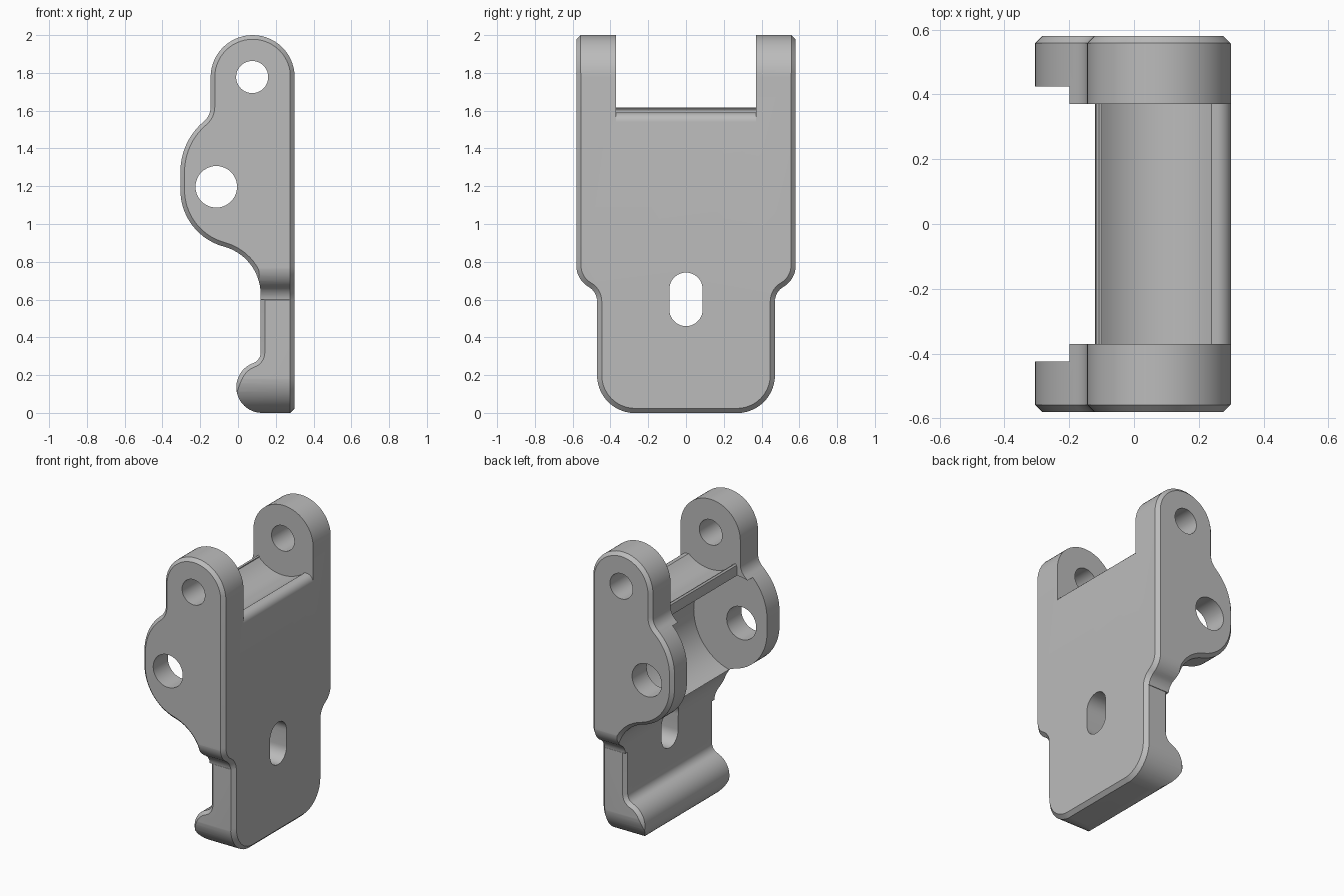
import bpy, bmesh, math
from mathutils import Vector

cube = bpy.data.objects.get("Cube")
if cube:
    bpy.data.objects.remove(cube, do_unlink=True)

grey = bpy.data.materials.new("plain_grey")
grey.use_nodes = True
grey.diffuse_color = (0.5, 0.5, 0.5, 1)
grey.node_tree.nodes["Principled BSDF"].inputs["Base Color"].default_value = grey.diffuse_color


def arc(cu, cv, r, start, end, n=10):
    """Points along an arc, angles in degrees."""
    steps = [math.radians(start + (end - start) * i / n) for i in range(n + 1)]
    return [(cu + r * math.cos(a), cv + r * math.sin(a)) for a in steps]


def inset(points, d):
    """Move a counterclockwise outline inwards by d."""
    pts = [Vector(p) for p in points]
    out = []
    for i, p in enumerate(pts):
        a = (p - pts[i - 1]).normalized()
        b = (pts[(i + 1) % len(pts)] - p).normalized()
        na, nb = Vector((-a.y, a.x)), Vector((-b.y, b.x))
        out.append(tuple(p + (na + nb) * d / (1 + na.dot(nb))))
    return out


def loft(name, axis, sections):
    """Join matching outlines placed at positions along the x or y axis."""
    bm = bmesh.new()
    rings = []
    for w, pts in sections:
        rings.append([bm.verts.new((w, u, v) if axis == "x" else (u, w, v)) for u, v in pts])
    for r, s in zip(rings, rings[1:]):
        for i in range(len(r)):
            bm.faces.new((r[i - 1], r[i], s[i], s[i - 1]))
    bm.faces.new(rings[0])
    bm.faces.new(rings[-1])
    bmesh.ops.recalc_face_normals(bm, faces=bm.faces)
    mesh = bpy.data.meshes.new(name)
    bm.to_mesh(mesh)
    bm.free()
    mesh.materials.append(grey)
    ob = bpy.data.objects.new(name, mesh)
    bpy.context.collection.objects.link(ob)
    return ob


def chamfered(name, pts, half, c=0.022):
    small = inset(pts, c)
    return loft(name, "y", [(-half, small), (c - half, pts), (half - c, pts), (half, small)])


def prism(name, axis, pts, lo, hi):
    return loft(name, axis, [(lo, pts), (hi, pts)])


def combine(body, tool, operation):
    tool.hide_render = True
    mod = body.modifiers.new(tool.name, "BOOLEAN")
    mod.operation = operation
    mod.solver = "EXACT"
    mod.object = tool
    bpy.context.view_layer.objects.active = body
    bpy.ops.object.modifier_apply(modifier=mod.name)
    bpy.data.objects.remove(tool, do_unlink=True)


# Upper block: rounded ear, bulging pin boss and the sweep into the plate
upper = [(0.3, 0.6)]
upper += arc(0.0775, 1.7775, 0.2225, 0, 180, 28)
upper += arc(-0.245, 1.62, 0.1, 0, -50, 8)
upper += arc(0.042, 1.277, 0.347, 130, 180)[1:]
upper += arc(0.005, 1.18, 0.31, 180, 255, 14)
upper += arc(-0.143, 0.6265, 0.263, 75, 0, 14)[1:]
upper += [(0.12, 0.6)]
bracket = chamfered("hinge_bracket", upper, 0.58)

# Lower tongue with the rounded hook along its bottom
lower = [(0.3, 0), (0.3, 0.62), (0.12, 0.62)]
lower += arc(0.06, 0.32, 0.06, 0, -70, 8)
lower += arc(0.127, 0.1359, 0.1359, 110, 270, 22)[1:]
combine(bracket, chamfered("lower_tongue", lower, 0.47), "UNION")

# Plate outline: rounded bottom corners and stepped shoulders
half = arc(0.27, 0.2, 0.2, -90, 0, 14)
half += arc(0.56, 0.59, 0.09, 180, 120, 8)
half += arc(0.45, 0.7806, 0.13, -60, 0, 8)[1:]
half += [(0.58, 2.2)]
outline = inset(half + [(-y, z) for y, z in reversed(half)], -0.001)
combine(bracket, loft("plate_outline", "x", [
    (-0.6, outline), (0.275, outline), (0.301, inset(outline, 0.026))]), "INTERSECT")

# Saddle between the ears, with a rounded back lip and front rim
saddle = [(-0.6, 1.2), (-0.12, 1.2), (-0.12, 1.59), (-0.117, 1.607), (-0.108, 1.616), (-0.098, 1.612)]
saddle += arc(0.075, 1.78, 0.25, 225, 311, 14)
saddle += arc(0.25, 1.54, 0.05, 80, 0, 8)
saddle += [(0.5, 1.54), (0.5, 2.2), (-0.6, 2.2)]
combine(bracket, prism("saddle_cut", "y", saddle, -0.37, 0.37), "DIFFERENCE")

# Round pocket behind the plate
pocket = arc(-0.105, 1.195, 0.345, 0, 360, 64)[:-1]
combine(bracket, prism("pocket_cut", "y", pocket, -0.425, 0.425), "DIFFERENCE")

# Pin holes through both ears
for name, x, z, r in (("top_pin_hole", 0.075, 1.778, 0.085), ("boss_pin_hole", -0.115, 1.197, 0.11)):
    ring = arc(x, z, r, 0, 360, 40)[:-1]
    for side in (-1, 1):
        lo, hi = sorted((side * 0.3, side * 0.7))
        # the boss hole stays clear of the plate because the pocket is wider
        combine(bracket, prism(name, "y", ring, lo, hi), "DIFFERENCE")

# Slotted hole in the plate
slot = arc(0, 0.655, 0.088, 0, 180, 18) + arc(0, 0.547, 0.088, 180, 360, 18)
combine(bracket, prism("slot_cut", "x", slot, -0.2, 0.5), "DIFFERENCE")

# Smooth curved walls, keep the chamfers crisp
bpy.ops.object.select_all(action="DESELECT")
bracket.select_set(True)
bpy.context.view_layer.objects.active = bracket
bpy.ops.object.shade_smooth_by_angle(angle=math.radians(25))
